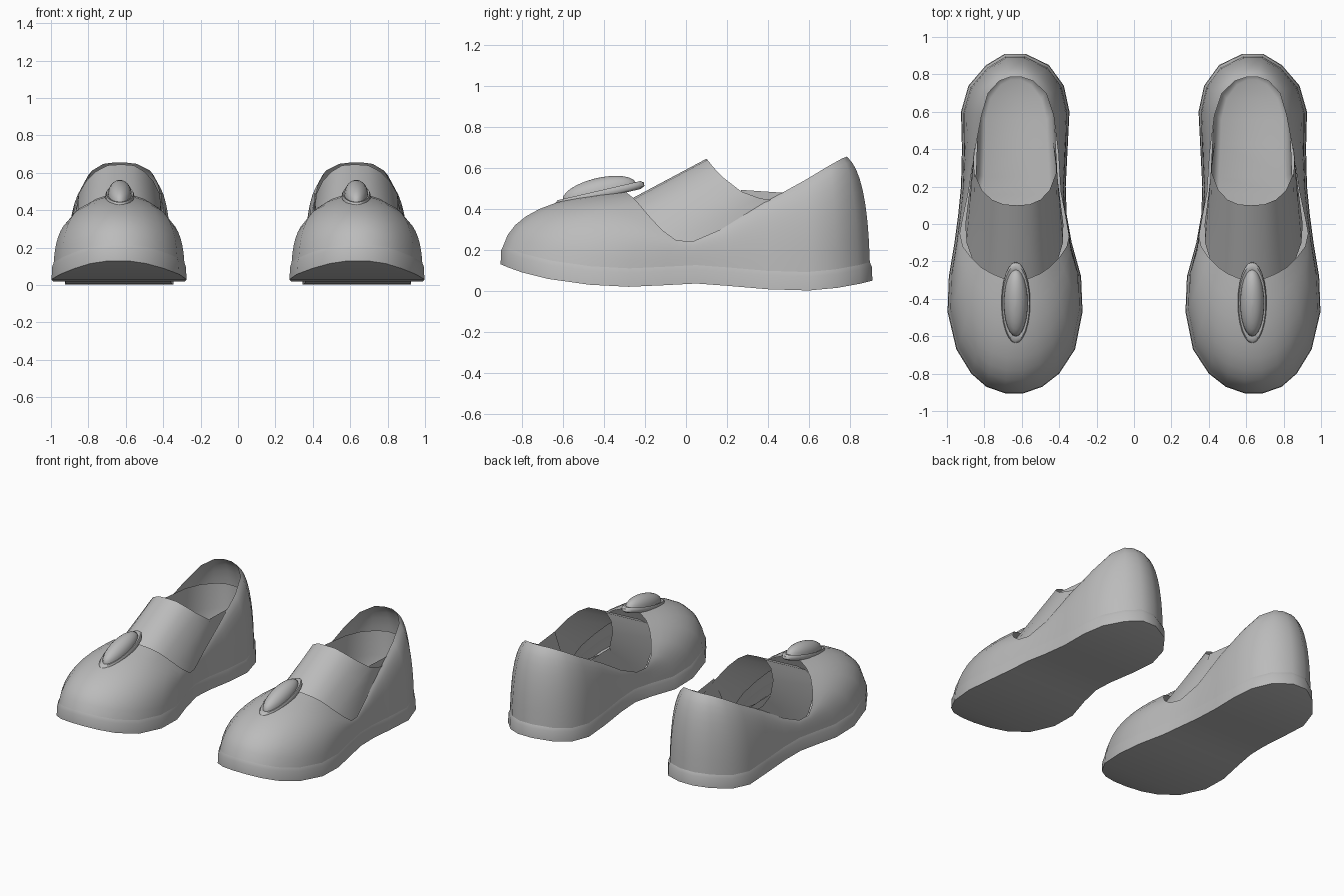
import bpy, math
from mathutils import Vector, Matrix

if "Cube" in bpy.data.objects:
    bpy.data.objects.remove(bpy.data.objects["Cube"])

grey = bpy.data.materials.new("grey")
grey.diffuse_color = (0.5, 0.5, 0.5, 1)
grey.use_nodes = True
grey.node_tree.nodes["Principled BSDF"].inputs["Base Color"].default_value = grey.diffuse_color

CX = 0.635  # centre line of one shoe

# sole outline from toe to heel: y, inner x, outer x, underside z
OUTLINE = [(-.905, .59, .69, .13), (-.87, .49, .79, .115), (-.80, .40, .87, .09),
           (-.67, .315, .95, .058), (-.47, .275, .997, .03), (-.28, .283, .99, .02),
           (-.10, .333, .96, .028), (.05, .36, .94, .036), (.20, .365, .925, .025),
           (.40, .355, .92, .008), (.60, .345, .925, .002), (.74, .375, .885, .015),
           (.85, .455, .79, .035), (.91, .58, .69, .05)]
# opening edge, matched to the outline: y, inner x, outer x, z
RIM = [(-.30, .61, .655, .487), (-.29, .56, .70, .48), (-.265, .50, .76, .46),
       (-.23, .45, .82, .425), (-.18, .40, .87, .365), (-.12, .36, .915, .30),
       (-.05, .345, .93, .248), (.03, .365, .915, .24), (.17, .392, .885, .30),
       (.38, .405, .853, .43), (.58, .43, .815, .54), (.70, .47, .78, .612),
       (.765, .54, .72, .648), (.785, .60, .665, .655)]
# tongue, centre to side: front y, half width, z, then back y, half width, z
TONGUE = [(-.36, 0, .40, .10, 0, .645), (-.35, .07, .395, .105, .07, .64),
          (-.33, .13, .375, .13, .13, .607), (-.28, .18, .34, .18, .18, .555),
          (-.20, .225, .29, .27, .218, .485), (-.10, .258, .235, .36, .220, .452),
          (0, .262, .18, .45, .205, .44)]
# lining top edge: y, inner x, outer x, z
LINING = [(-.30, .42, .84, .13), (-.10, .40, .87, .14), (.05, .405, .875, .17),
          (.17, .41, .865, .30), (.27, .41, .845, .493), (.46, .42, .838, .48),
          (.60, .425, .835, .47), (.72, .46, .80, .462), (.80, .53, .73, .46),
          (.83, .60, .665, .46)]


def make(name, verts, faces):
    """Object with its twin mirrored across x = 0."""
    me = bpy.data.meshes.new(name)
    me.from_pydata([tuple(v) for v in verts], [], faces)
    me.materials.append(grey)
    ob = bpy.data.objects.new(name, me)
    bpy.context.collection.objects.link(ob)
    bpy.ops.object.select_all(action='DESELECT')
    ob.select_set(True)
    bpy.context.view_layer.objects.active = ob
    bpy.ops.object.shade_smooth_by_angle(angle=math.radians(50))
    mod = ob.modifiers.new("pair", 'MIRROR')
    mod.use_mirror_merge = False
    return ob


def loop(rows):
    """Closed counter-clockwise ring from station rows."""
    return ([Vector((xo, y, z)) for y, xi, xo, z in rows] +
            [Vector((xi, y, z)) for y, xi, xo, z in reversed(rows)])


def loft(rings, closed=True):
    n = len(rings[0])
    verts = [p for r in rings for p in r]
    faces = []
    for k in range(len(rings) - 1):
        for i in range(n if closed else n - 1):
            j = (i + 1) % n
            faces.append((k*n + i, k*n + j, (k+1)*n + j, (k+1)*n + i))
    return verts, faces


def cap(n, start, up):
    """Strip of quads closing a station ring."""
    quads = [(start + i, start + i + 1, start + n - 2 - i, start + n - 1 - i)
             for i in range(n // 2 - 1)]
    return quads if up else [q[::-1] for q in quads]


def shrink(ring, sx, sy, dz):
    return [Vector((CX + (p.x - CX)*sx, p.y*sy, p.z + dz)) for p in ring]


# sole with a soft step at the seam
base = loop(OUTLINE)
seam = shrink(base, .968, .986, .09)
v, f = loft([base, shrink(base, .99, .997, .068), seam])
make("sole", v, f + cap(len(base), 0, False))

# upper: bulging walls from the seam to the opening
rings = []
STEPS = 8
rim = loop(RIM)
for s in range(STEPS + 1):
    t = s / STEPS
    ring = []
    for o, r in zip(seam, rim):
        c = o.lerp(r, .10)
        c.z = o.z + (r.z - o.z)*.85
        ring.append(o*(1-t)**2 + c*2*t*(1-t) + r*t*t)
    rings.append(ring)
make("upper", *loft(rings))

# tongue: arched band rising out of the vamp
front, back = [], []
n = len(TONGUE) - 1
for i in range(-n, n + 1):
    y0, w0, z0, y1, w1, z1 = TONGUE[abs(i)]
    sgn = 1 if i > 0 else -1
    cx = .625 + .015*abs(i)/n
    front.append(Vector((cx + sgn*w0, y0, z0)))
    back.append(Vector((cx + sgn*w1, y1, z1)))
rings = [[a.lerp(b, t/4) for a, b in zip(front, back)] for t in range(5)]
make("tongue", *loft(rings, closed=False))

# lining: open cup around the heel, running down to the inner floor
top = loop(LINING)
rings = [top]
for sx, sy, share in ((1.0, 1.0, .5), (.98, .99, .2), (.92, .97, .05), (.80, .93, 0)):
    ring = shrink(top, sx, sy, 0)
    for p in ring:
        p.z = .11 + (p.z - .11)*share
    rings.append(ring)
v, f = loft(rings)
make("lining", v, f + cap(len(top), len(v) - len(top), True))

# oval button on the vamp, tilted with it
TILT = Matrix.Translation((.632, -.42, .472)) @ Matrix.Rotation(math.radians(13), 4, 'X')


def oval(name, profile, seg=24):
    rings = [[TILT @ Vector((.077*r*math.cos(a), .221*r*math.sin(a), z))
              for a in (2*math.pi*i/seg for i in range(seg))] for r, z in profile]
    v, f = loft(rings)
    m = len(v)
    make(name, v, f + [tuple(range(seg))[::-1], tuple(range(m - seg, m))])


oval("button_plate", [(.90, -.02), (1, -.01), (1, .008), (.94, .018), (.84, .014)])
oval("button_dome", [(.83*math.cos(a), .012 + .068*math.sin(a))
                     for a in (math.pi/2*k/6.2 for k in range(7))])
